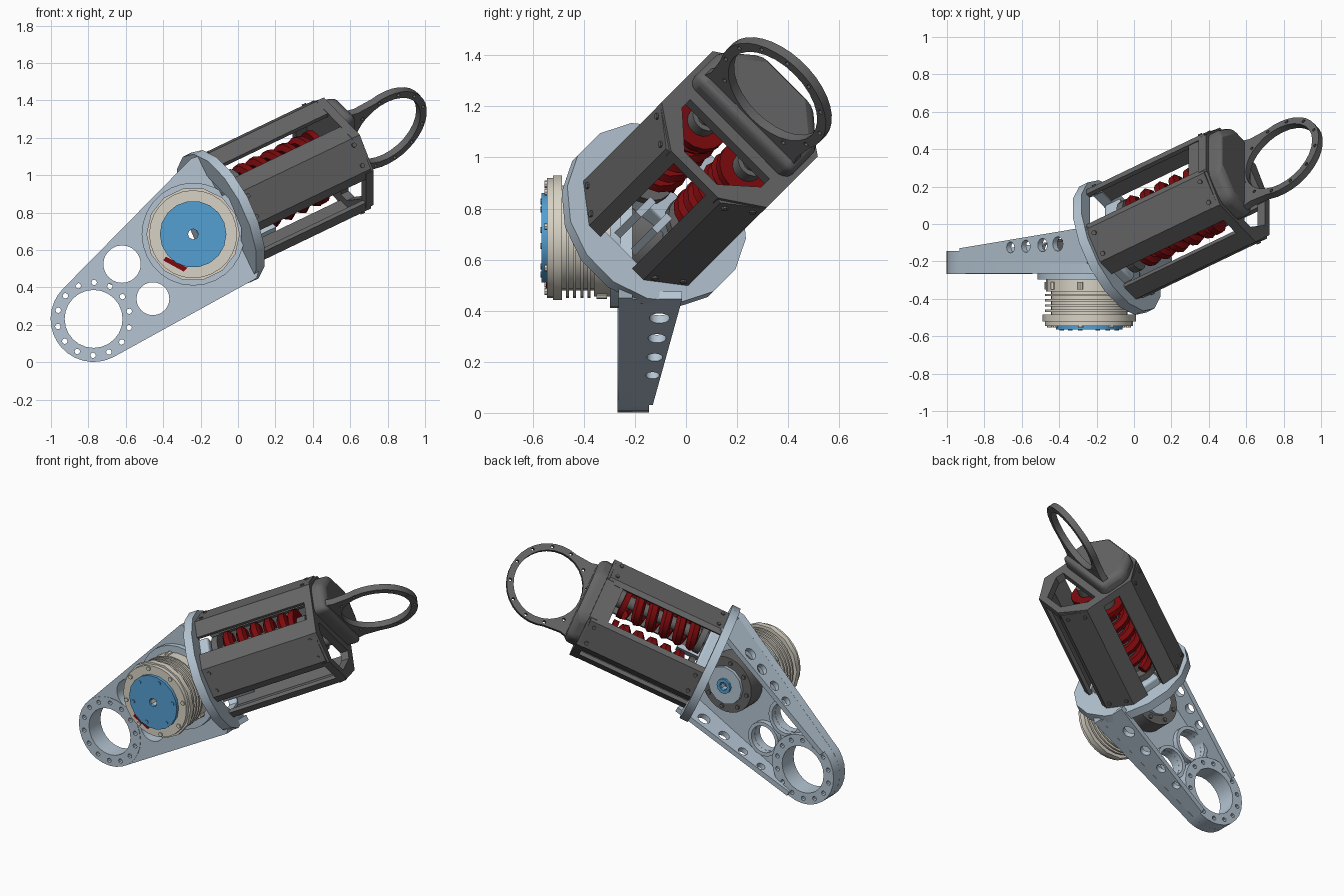
import bpy, bmesh, math
from mathutils import Matrix, Vector

if "Cube" in bpy.data.objects:
    bpy.data.objects.remove(bpy.data.objects["Cube"])


def material(name, rgb):
    m = bpy.data.materials.new(name)
    m.diffuse_color = (*rgb, 1)
    m.use_nodes = True
    m.node_tree.nodes["Principled BSDF"].inputs["Base Color"].default_value = m.diffuse_color
    return m


STEEL = material("pale blue grey", (0.46, 0.56, 0.65))
DARK = material("dark grey", (0.13, 0.13, 0.13))
CREAM = material("cream", (0.69, 0.65, 0.56))
BLUE = material("blue", (0.09, 0.35, 0.65))
RED = material("dark red", (0.20, 0.003, 0.004))


def frame(x, y, z, origin=(0, 0, 0)):
    m = Matrix((x, y, z)).transposed().to_4x4()
    m.translation = Vector(origin)
    return m


# Working frames: bracket plane (height = -y), leg axis, loop plane
D = Vector((0.827, 0.397, 0.397)).normalized()
U1 = Vector((0, 1, -1)).normalized()
U2 = D.cross(U1)
F = Vector((-0.09, -0.125, 0.775))
PLATE = frame((1, 0, 0), (0, 0, 1), (0, -1, 0))
LEG = frame(U1, U2, D, F)
LOOP = frame(U1, D, -U2, F)


def circle(cx, cy, r, n=24, a0=0.0, a1=360.0):
    full = abs(a1 - a0) >= 360
    k = n if full else n - 1
    return [(cx + r * math.cos(math.radians(a0 + (a1 - a0) * i / k)),
             cy + r * math.sin(math.radians(a0 + (a1 - a0) * i / k))) for i in range(n)]


def bolt_circle(cx, cy, R, r, n, sides=8):
    return [circle(x, y, r, sides) for x, y in circle(cx, cy, R, n, 12, 372)]


def mesh_from_curve(name, cu, mat, mtx, shift=0.0, bevel=0.0):
    tmp = bpy.data.objects.new("tmp", cu)
    bpy.context.scene.collection.objects.link(tmp)
    bpy.context.view_layer.update()
    dg = bpy.context.evaluated_depsgraph_get()
    me = bpy.data.meshes.new_from_object(tmp.evaluated_get(dg))
    bpy.data.objects.remove(tmp)
    bm = bmesh.new()
    bm.from_mesh(me)
    bmesh.ops.remove_doubles(bm, verts=bm.verts, dist=1e-5)
    bmesh.ops.translate(bm, verts=bm.verts, vec=(0, 0, shift))
    bmesh.ops.transform(bm, matrix=mtx, verts=bm.verts)
    bmesh.ops.recalc_face_normals(bm, faces=bm.faces)
    for f in bm.faces:
        f.smooth = True
        f.material_index = 0
    bm.to_mesh(me)
    bm.free()
    me.set_sharp_from_angle(angle=math.radians(35))
    me.materials.clear()
    me.materials.append(mat)
    me.name = name
    ob = bpy.data.objects.new(name, me)
    bpy.context.scene.collection.objects.link(ob)
    if bevel:
        b = ob.modifiers.new("bevel", 'BEVEL')
        b.width, b.segments = bevel, 3
    return ob


def sheet(name, loops, h0, h1, mat, mtx, bevel=0.0):
    """Flat outline with holes, thickened from h0 to h1 along the frame normal."""
    cu = bpy.data.curves.new(name, 'CURVE')
    cu.dimensions, cu.fill_mode = '2D', 'BOTH'
    cu.extrude = (h1 - h0) / 2
    for pts in loops:
        s = cu.splines.new('POLY')
        s.points.add(len(pts) - 1)
        for p, q in zip(s.points, pts):
            p.co = (q[0], q[1], 0, 1)
        s.use_cyclic_u = True
    return mesh_from_curve(name, cu, mat, mtx, (h0 + h1) / 2, bevel)


# Bracket plate with lower ring
CX, CZ, R = -0.772, 0.232, 0.23
MX, MZ = -0.24, 0.685
outline = circle(CX, CZ, R, 16, 134.9, 298.5) + [(0.1, 0.45), (0.11, 0.49), (-0.19, 1.11), (-0.25, 1.09)]
bore = circle(CX, CZ, 0.155, 24)
bolts = bolt_circle(CX, CZ, 0.195, 0.015, 14)
windows = [(-0.62, 0.525, 0.1), (-0.455, 0.34, 0.088)]
sheet("bracket_plate", [outline, bore, circle(MX, MZ, 0.028, 8)] + bolts +
      [circle(*w) for w in windows], 0.21, 0.265, STEEL, PLATE)
sheet("bracket_ring", [circle(CX, CZ, R, 28), bore] + bolts, 0.145, 0.268, STEEL, PLATE)
for x, z, r in windows:
    sheet("window_rim", [circle(x, z, r + 0.025), circle(x, z, r + 0.001)], 0.175, 0.215, STEEL, PLATE)


# Tapered bracket side walls with lightening holes
def wall(name, p0, p1, ts, h0, h1):
    d = Vector((p1[0] - p0[0], 0, p1[1] - p0[1]))
    n = d.length
    d.normalize()
    m = frame(d, (0, 1, 0), d.cross(Vector((0, 1, 0))), (p0[0], 0, p0[1]))
    holes = [circle(t * n, -0.145 + 0.05 * t, 0.02 + 0.025 * t, 12) for t in ts]
    sheet(name, [[(0, -0.262), (n, -0.262), (n, -0.015), (0, -0.13)]] + holes, h0, h1, STEEL, m)


wall("upper_wall", (-0.934, 0.394), (-0.25, 1.09), (0.4, 0.52, 0.65, 0.77), -0.035, 0)
wall("lower_wall", (-0.663, 0.031), (0.09, 0.445), (0.28, 0.45, 0.63, 0.82), 0, 0.035)


# Motor stack on the front of the bracket
def disc(name, r, h0, h1, mat, n=28, hole=0.028):
    sheet(name, [circle(MX, MZ, r, n), circle(MX, MZ, hole, 8)], h0, h1, mat, PLATE)


disc("motor_collar", 0.275, 0.255, 0.298, STEEL)
disc("motor_base", 0.23, 0.295, 0.36, CREAM)
disc("motor_core", 0.205, 0.355, 0.49, CREAM)
for i in range(4):
    disc("cooling_fin", 0.235, 0.374 + 0.028 * i, 0.386 + 0.028 * i, CREAM)
disc("motor_front", 0.25, 0.485, 0.52, CREAM, 14)
disc("motor_lip", 0.235, 0.515, 0.545, CREAM)
disc("motor_cover", 0.178, 0.54, 0.565, BLUE, 18)
disc("rear_gearbox", 0.185, 0.09, 0.212, DARK)
disc("rear_step", 0.125, 0.07, 0.1, STEEL, 12)
disc("rear_hub", 0.05, 0.055, 0.08, BLUE, 10)
sheet("front_screws", bolt_circle(MX, MZ, 0.215, 0.014, 8), 0.54, 0.553, CREAM, PLATE)
sheet("base_screws", bolt_circle(MX, MZ, 0.228, 0.016, 8), 0.31, 0.35, CREAM, PLATE)
sheet("cover_screws", bolt_circle(MX, MZ, 0.15, 0.012, 6), 0.56, 0.57, BLUE, PLATE)
sheet("rear_screws", bolt_circle(MX, MZ, 0.155, 0.014, 8), 0.08, 0.095, DARK, PLATE)
sheet("connector_slot", [[(-0.40, 0.545), (-0.29, 0.485), (-0.27, 0.505), (-0.385, 0.565)]], 0.542, 0.549, RED, PLATE)

# Flange between bracket and leg
BC = 0.03


def octagon(u, b, cu, cb):
    return [(u, BC - cb), (u, BC + cb), (cu, BC + b), (-cu, BC + b),
            (-u, BC + cb), (-u, BC - cb), (-cu, BC - b), (cu, BC - b)]


sheet("flange", [circle(0, 0, 0.383, 16, 11, 371), octagon(0.255, 0.265, 0.13, 0.15)], -0.03, 0.025, STEEL, LEG)
sheet("spring_mount", [[(-0.26, -0.04), (0.26, -0.04), (0.26, 0.09), (-0.26, 0.09)]], -0.02, 0.08, STEEL, LEG, 0.015)
sheet("guide_rails", [[(s * 0.03, -0.2), (s * 0.06, -0.2), (s * 0.06, -0.1), (s * 0.03, -0.1)] for s in (-1, 1)],
      0.0, 0.22, STEEL, LEG)

# Four corner cover panels with end screws; the lower opening is narrower
for su in (-1, 1):
    for sb, lip in ((-1, 0.088), (1, 0.115)):
        panel = [(0.29, 0.06), (0.29, 0.17), (0.15, 0.30), (lip, 0.30),
                 (lip, 0.275), (0.14, 0.275), (0.265, 0.16), (0.265, 0.06)]
        sheet("cover_panel", [[(su * u, BC + sb * b) for u, b in panel]], 0.02, 0.785, DARK, LEG)
        nrm = (U1 * su * 0.13 + U2 * sb * 0.14).normalized()
        side = D.cross(nrm)
        for k in (0.06, 0.745):
            for off in (-0.06, 0.06):
                pos = F + U1 * su * 0.22 + U2 * (BC + sb * 0.235) + D * k + side * off
                sheet("panel_screw", [circle(0, 0, 0.013, 8)], -0.01, 0.008, DARK, frame(D, side, nrm, pos))

# End frame, closed upper cap and flat loop
sheet("end_frame", [octagon(0.292, 0.302, 0.13, 0.17),
                    [(-0.22, -0.035), (-0.22, -0.09), (-0.09, -0.23), (0.09, -0.23), (0.22, -0.09), (0.22, -0.035)]],
      0.75, 0.80, DARK, LEG)
sheet("frame_bridge", [[(-0.14, 0.29), (0.14, 0.29), (0.14, 0.325), (-0.14, 0.325)]], 0.68, 0.80, DARK, LEG)
sheet("end_cap", [[(-0.27, 0.01), (0.27, 0.01), (0.27, 0.19), (0.15, 0.31), (-0.15, 0.31), (-0.27, 0.19)]],
      0.765, 0.88, DARK, LEG, 0.04)
RC = 1.103
arc = circle(0, RC, 0.257, 22, -18, 198)
sheet("end_loop", [[(-0.27, 0.78), (0.27, 0.78), (0.236, 0.916)] + arc + [(-0.236, 0.916)],
                   circle(0, RC, 0.215, 28)] + bolt_circle(0, RC, 0.237, 0.01, 12, 6),
      -0.085, -0.045, DARK, LOOP)

# Paired springs on rods
for su in (-1, 1):
    cu = bpy.data.curves.new("spring", 'CURVE')
    cu.dimensions, cu.bevel_depth, cu.bevel_resolution, cu.use_fill_caps = '3D', 0.034, 1, True
    s = cu.splines.new('POLY')
    n = 5 * 14
    s.points.add(n)
    for i, p in enumerate(s.points):
        a = 2 * math.pi * i / 14
        p.co = (su * 0.125 + 0.085 * math.cos(a), BC + 0.085 * math.sin(a), 0.15 + 0.46 * i / n, 1)
    mesh_from_curve("spring", cu, RED, LEG)
    c = (su * 0.125, BC)
    sheet("spring_rod", [circle(*c, 0.04, 14)], 0.03, 0.77, DARK, LEG)
    sheet("spring_foot", [circle(*c, 0.11, 16)], 0.09, 0.13, DARK, LEG)
    sheet("spring_end", [circle(*c, 0.115, 16)], 0.61, 0.645, RED, LEG)
    sheet("spring_seat", [circle(*c, 0.06, 16)], 0.64, 0.70, DARK, LEG)
